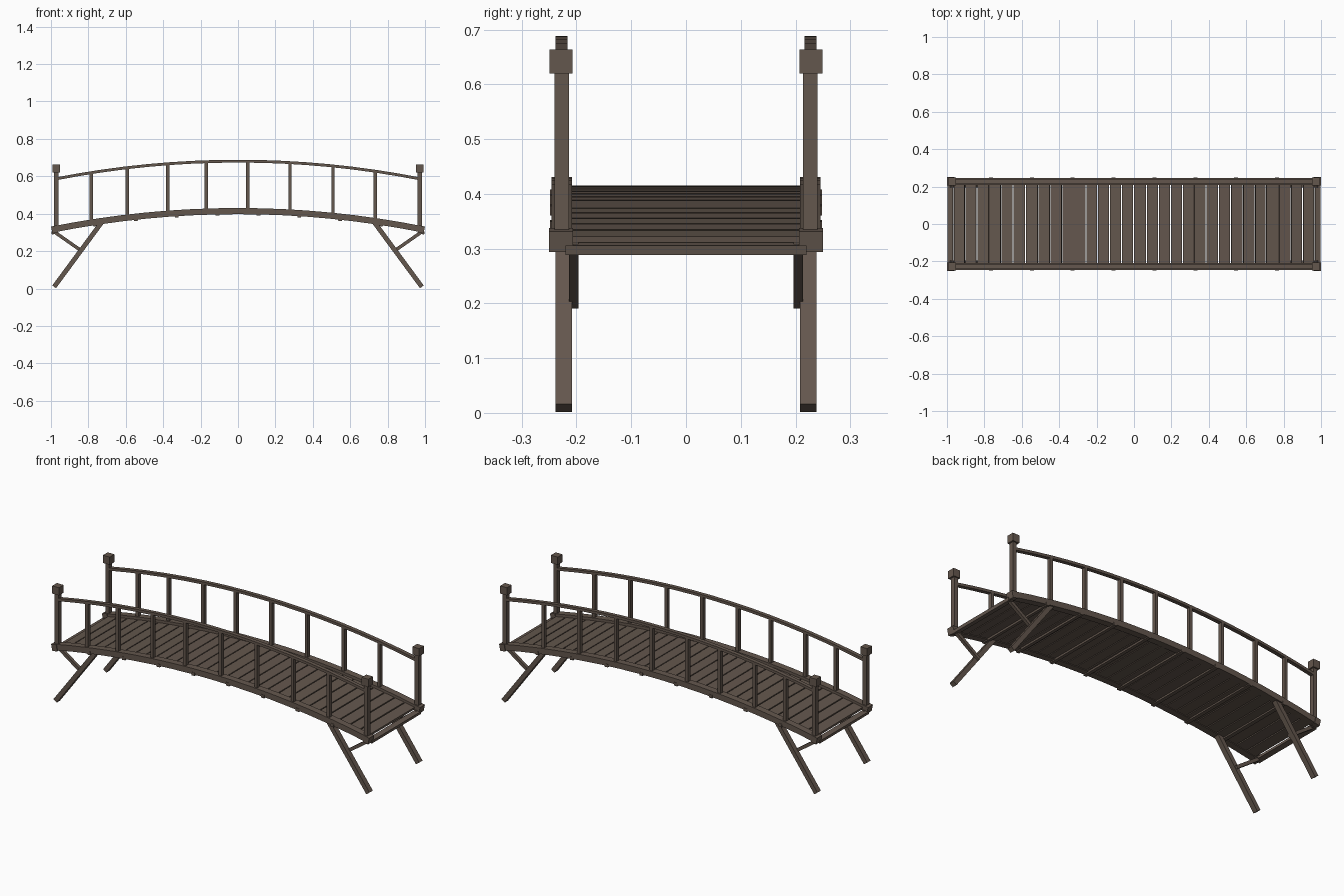
import bpy, bmesh, math, random
from mathutils import Vector

if "Cube" in bpy.data.objects:
    bpy.data.objects.remove(bpy.data.objects["Cube"])

random.seed(4)
wood = bpy.data.materials.new("weathered brown wood")
wood.diffuse_color = (0.127, 0.095, 0.075, 1)
wood.use_nodes = True
wood.node_tree.nodes["Principled BSDF"].inputs["Base Color"].default_value = wood.diffuse_color


def finish(name, bm):
    bmesh.ops.recalc_face_normals(bm, faces=bm.faces)
    me = bpy.data.meshes.new(name)
    bm.to_mesh(me)
    bm.free()
    me.materials.append(wood)
    ob = bpy.data.objects.new(name, me)
    bpy.context.collection.objects.link(ob)
    return ob


def sweep(name, pts, y, wy, h):
    """Rectangular bar following (x, z) points."""
    bm = bmesh.new()
    rings = []
    for i, p in enumerate(pts):
        a, b = pts[max(i - 1, 0)], pts[min(i + 1, len(pts) - 1)]
        t = Vector((b[0] - a[0], b[1] - a[1])).normalized()
        n = Vector((-t.y, t.x)) * h / 2
        rings.append([bm.verts.new((p[0] + s * n.x, y + q * wy / 2, p[1] + s * n.y))
                      for s, q in ((1, -1), (1, 1), (-1, 1), (-1, -1))])
    for r, s in zip(rings, rings[1:]):
        for k in range(4):
            bm.faces.new((r[k], r[(k + 1) % 4], s[(k + 1) % 4], s[k]))
    bm.faces.new(rings[0])
    bm.faces.new(rings[-1])
    return finish(name, bm)


def box(name, c, size, tilt=0.0):
    bm = bmesh.new()
    bmesh.ops.create_cube(bm, size=1)
    bmesh.ops.scale(bm, vec=size, verts=bm.verts)
    ob = finish(name, bm)
    ob.location = c
    ob.rotation_euler.y = tilt
    return ob


R = 5.05


def arc(x, top):
    return top - (R - math.sqrt(R * R - x * x))


def slope(x):
    return math.asin(x / R)


def arc_pts(half, top, n=16):
    return [(x, arc(x, top)) for x in (half * (2 * i / n - 1) for i in range(n + 1))]


balusters = (-0.785, -0.593, -0.375, -0.17, 0.053, 0.278, 0.508, 0.733)
for side, tag in ((-1, "front"), (1, "back")):
    y = side * 0.227
    # arched side beam and handrail
    sweep(tag + "_side_beam", arc_pts(0.99, 0.414), y, 0.038, 0.033)
    sweep(tag + "_handrail", arc_pts(0.975, 0.681), y, 0.022, 0.015)
    for x in balusters:
        lo, hi = arc(x, 0.415), arc(x, 0.68)
        box(tag + "_baluster", (x, y, (lo + hi) / 2), (0.018, 0.022, hi - lo))
    for e in (-1, 1):
        # end post with cap, and beam end block
        box(tag + "_post", (e * 0.972, y, 0.475), (0.023, 0.027, 0.31))
        box(tag + "_post_cap", (e * 0.972, side * 0.228, 0.642), (0.042, 0.042, 0.044))
        box(tag + "_beam_end_block", (e * 0.98, side * 0.228, 0.316), (0.032, 0.044, 0.038), slope(e))
        # slanted leg and brace
        sweep(tag + "_leg", [(e * 0.983, 0.009), (e * 0.728, 0.355)], side * 0.223, 0.03, 0.025)
        sweep(tag + "_brace", [(e * 0.985, 0.305), (e * 0.832, 0.198)], side * 0.205, 0.018, 0.018)

# deck planks
n, span = 30, 0.965
edges = [-span + 2 * span * i / n + (random.uniform(-0.004, 0.004) if 0 < i < n else 0)
         for i in range(n + 1)]
for a, b in zip(edges, edges[1:]):
    x = (a + b) / 2
    box("deck_plank", (x, 0, arc(x, 0.408)), (b - a - 0.005, 0.43, 0.014), slope(x))

# cross joists under the deck
for i in range(8):
    x = (i - 3.5) * 0.2185
    box("cross_joist", (x, 0, arc(x, 0.4)), (0.02, 0.496, 0.018), slope(x))

# end crossbars
for e in (-1, 1):
    box("end_crossbar", (e * 0.982, 0, 0.300), (0.03, 0.44, 0.017), slope(e))
